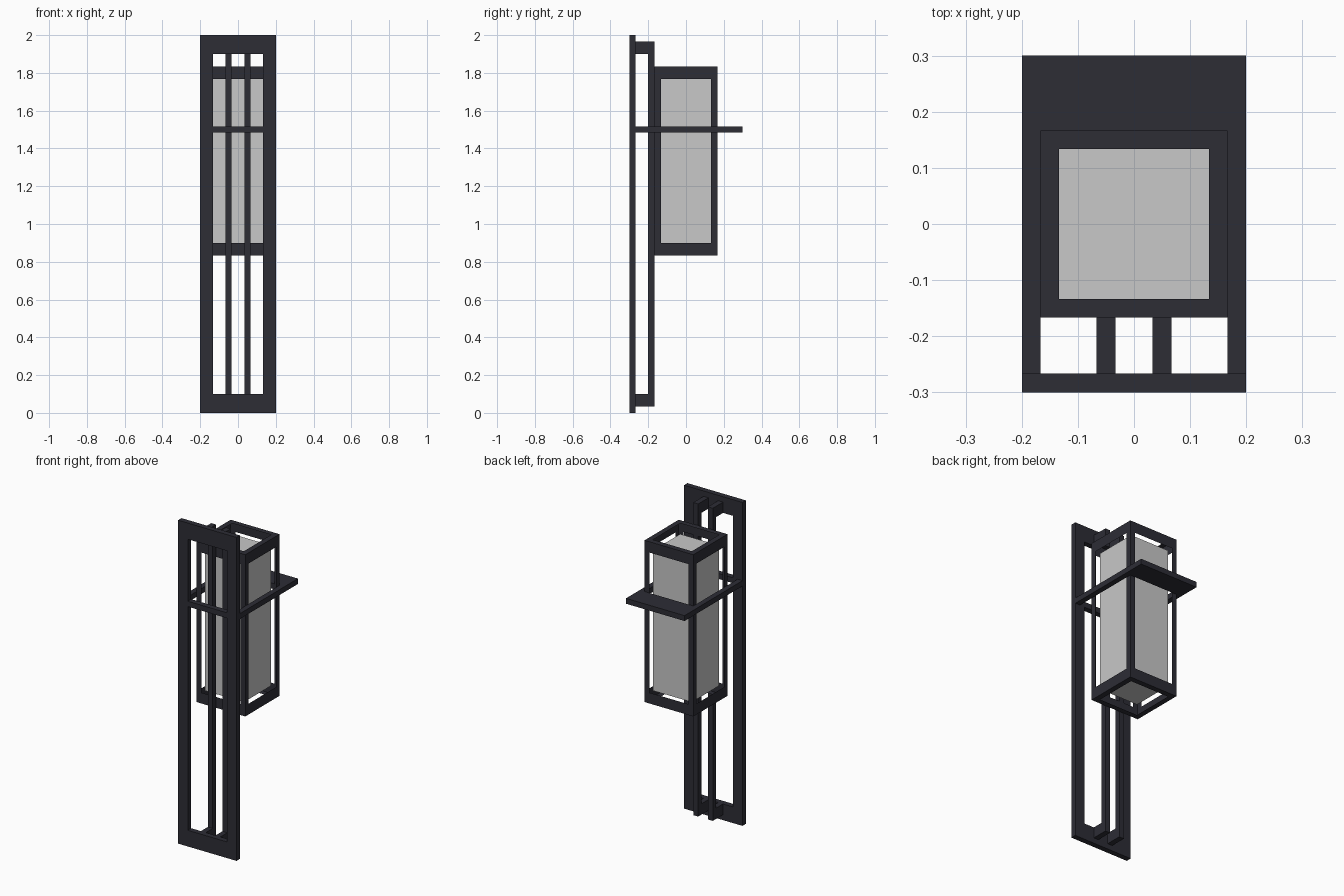
import bpy, bmesh
from mathutils import Vector

if "Cube" in bpy.data.objects:
    bpy.data.objects.remove(bpy.data.objects["Cube"])

U = 1 / 30  # base module of the design


def material(name, rgb):
    m = bpy.data.materials.new(name)
    m.diffuse_color = (*rgb, 1)
    m.use_nodes = True
    m.node_tree.nodes["Principled BSDF"].inputs["Base Color"].default_value = m.diffuse_color
    return m


metal = material("dark metal", (0.026, 0.026, 0.036))
glass = material("frosted glass", (0.58, 0.58, 0.58))


def finish(name, bm, mat):
    me = bpy.data.meshes.new(name)
    bm.to_mesh(me)
    bm.free()
    me.materials.append(mat)
    ob = bpy.data.objects.new(name, me)
    bpy.context.collection.objects.link(ob)
    return ob


def add_box(bm, lo, hi):
    verts = bmesh.ops.create_cube(bm, size=1)["verts"]
    for v in verts:
        v.co = Vector([l + (c + 0.5) * (h - l) for c, l, h in zip(v.co, lo, hi)])


def boxes(name, mat, *bounds):
    bm = bmesh.new()
    for lo, hi in bounds:
        add_box(bm, [c * U for c in lo], [c * U for c in hi])
    return finish(name, bm, mat)


def prism(name, points, depth, mat):
    """Extrude a closed outline of 3D points (in modules) along depth."""
    bm = bmesh.new()
    face = bm.faces.new([bm.verts.new(Vector(p) * U) for p in points])
    ext = bmesh.ops.extrude_face_region(bm, geom=[face], use_keep_orig=True)
    moved = [g for g in ext["geom"] if isinstance(g, bmesh.types.BMVert)]
    bmesh.ops.translate(bm, verts=moved, vec=Vector(depth) * U)
    bmesh.ops.recalc_face_normals(bm, faces=bm.faces)
    return finish(name, bm, mat)


# Front frame: stiles and rails, with a slim bar level with the collar
boxes("front_frame", metal,
      ((-6, -9, 0), (-4, -8, 60)), ((4, -9, 0), (6, -8, 60)),
      ((-4, -9, 0), (4, -8, 3)), ((-4, -9, 57), (4, -8, 60)),
      ((-4, -9, 44.5), (4, -8, 45.5)))

# Two upright bars, bent forward at both ends to meet the frame
bracket = [(-8, 1), (-5, 1), (-5, 59), (-8, 59), (-8, 57), (-6, 57), (-6, 3), (-8, 3)]
for side, x in (("left", -2), ("right", 1)):
    prism(side + "_bar", [(x, y, z) for y, z in bracket], (1, 0, 0), metal)

# U-shaped collar around the lantern, deep at the rear
collar = [(-6, -8), (-5, -8), (-5, 5), (5, 5), (5, -8), (6, -8), (6, 9), (-6, 9)]
prism("collar", [(x, y, 44.5) for x, y in collar], (0, 0, 1), metal)

# Lantern cage: sheet box with a window in every face.
# Inset at half height, then stretched so the rails are twice the post width.
bm = bmesh.new()
add_box(bm, (-5 * U, -5 * U, 12.5 * U), (5 * U, 5 * U, 27.5 * U))
windows = bm.faces[:]
bmesh.ops.inset_individual(bm, faces=windows, thickness=U, use_even_offset=True)
bmesh.ops.delete(bm, geom=windows, context="FACES")
bmesh.ops.scale(bm, vec=(1, 1, 2), verts=bm.verts)
bmesh.ops.translate(bm, vec=(0, 0, 0), verts=bm.verts)
finish("lantern_cage", bm, metal)

# Glass block inside the cage
boxes("lantern_glass", glass, ((-4, -4, 27), (4, 4, 53)))
